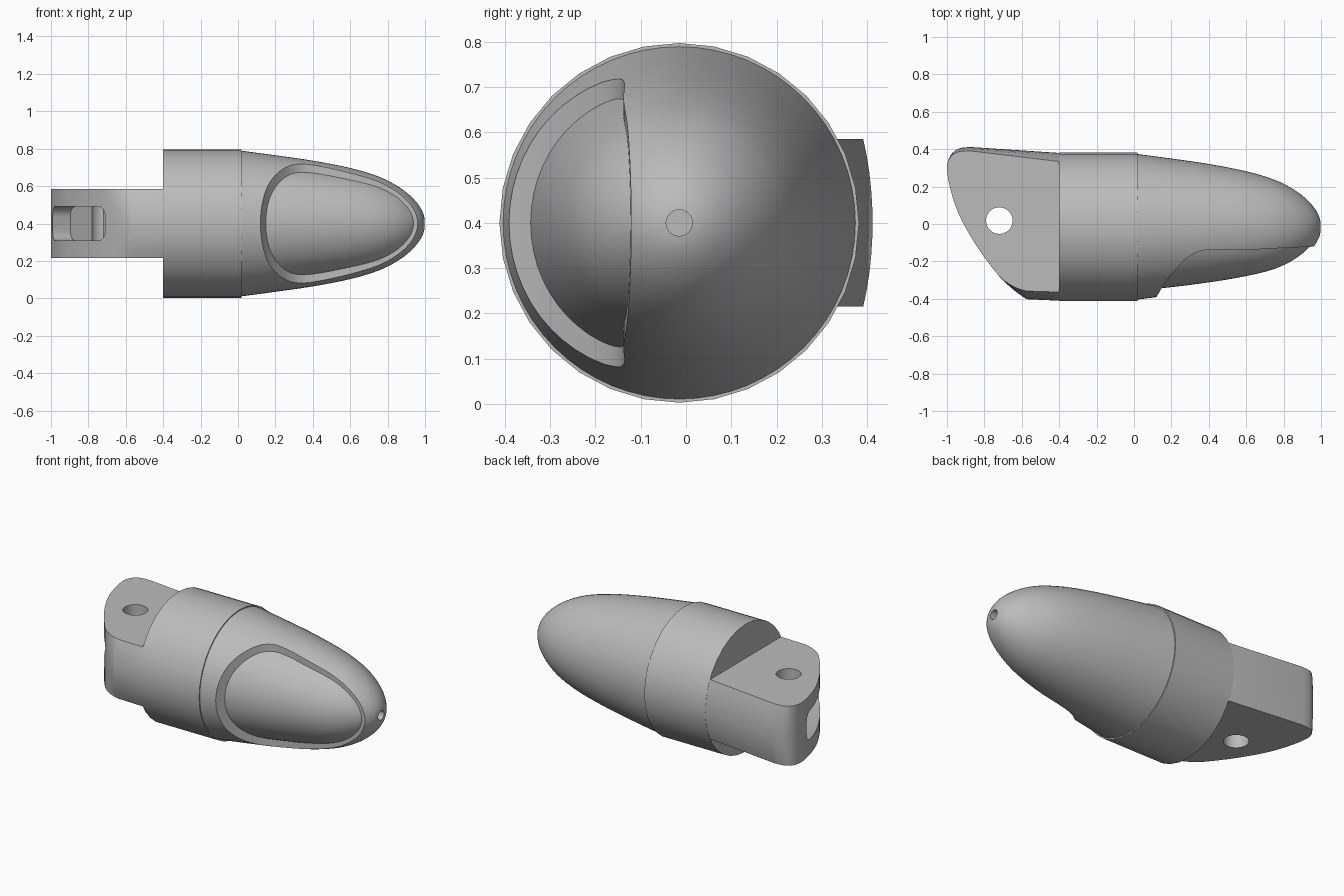
import bpy, bmesh, math
from mathutils import Matrix, Vector

old = bpy.data.objects.get("Cube")
if old:
    bpy.data.objects.remove(old, do_unlink=True)

CY, CZ, R = -0.015, 0.4, 0.395

mat = bpy.data.materials.new("matte grey")
mat.use_nodes = True
GREY = (0.5, 0.5, 0.5, 1)
mat.diffuse_color = GREY
mat.node_tree.nodes["Principled BSDF"].inputs["Base Color"].default_value = GREY


def finish(name, bm):
    bmesh.ops.recalc_face_normals(bm, faces=bm.faces)
    me = bpy.data.meshes.new(name)
    bm.to_mesh(me)
    bm.free()
    me.materials.append(mat)
    ob = bpy.data.objects.new(name, me)
    bpy.context.collection.objects.link(ob)
    return ob


def loft(name, rings):
    """Skin a stack of closed rings and cap both ends."""
    bm = bmesh.new()
    loops = [[bm.verts.new(p) for p in ring] for ring in rings]
    n = len(loops[0])
    for a, b in zip(loops, loops[1:]):
        for i in range(n):
            j = (i + 1) % n
            bm.faces.new((a[i], a[j], b[j], b[i]))
    bm.faces.new(loops[0])
    bm.faces.new(loops[-1])
    return finish(name, bm)


def lathe(name, profile, n=64):
    """Revolve (x, radius) points around the finger axis."""
    angles = [2 * math.pi * i / n for i in range(n)]
    return loft(name, [[(x, CY + r * math.cos(a), CZ + r * math.sin(a)) for a in angles]
                       for x, r in profile])


def prism(name, outline, z0, z1):
    return loft(name, [[(x, y, z) for x, y in outline] for z in (z0, z1)])


def smooth_path(pts, steps=4):
    """Catmull-Rom refinement of an open profile."""
    p = [Vector(q) for q in pts]
    p = [2 * p[0] - p[1]] + p + [2 * p[-1] - p[-2]]
    out = []
    for a, b, c, d in zip(p, p[1:], p[2:], p[3:]):
        for k in range(steps):
            t = k / steps
            out.append(0.5 * (2 * b + (c - a) * t + (2 * a - 5 * b + 4 * c - d) * t * t
                              + (3 * b - a - 3 * c + d) * t ** 3))
    return out + [p[-2]]


def combine(ob, other, operation):
    other.hide_render = True
    mod = ob.modifiers.new("cut", 'BOOLEAN')
    mod.operation, mod.solver, mod.object = operation, 'EXACT', other
    bpy.context.view_layer.objects.active = ob
    bpy.ops.object.modifier_apply(modifier=mod.name)
    bpy.data.objects.remove(other, do_unlink=True)


# Sleeve: plain round middle section
sleeve = lathe("sleeve", [(-0.4, 0.397), (0.02, 0.397)], 32)

# Fingertip: tapered shell with its front lower side cut away
tip_profile = [(0.02, 0.389), (0.2, 0.365), (0.4, 0.336), (0.6, 0.297), (0.75, 0.252),
               (0.85, 0.202), (0.92, 0.15), (0.965, 0.1), (0.99, 0.055), (1.0, 0.012)]
fingertip = lathe("fingertip", smooth_path(tip_profile))
cut_edge = smooth_path([(0.12, -0.39), (0.16, -0.325), (0.21, -0.26), (0.28, -0.185),
                        (0.35, -0.146), (0.44, -0.136), (0.6, -0.138), (0.8, -0.128),
                        (1.1, -0.115)], 3)
cutter = prism("pad_cutter", [(0.12, -0.7)] + [tuple(p) for p in cut_edge] + [(1.1, -0.7)], -0.2, 1)
combine(fingertip, cutter, 'DIFFERENCE')

# Pad: slightly smaller core showing inside the cut
pad_profile = [(0.05, 0.335), (0.16, 0.327), (0.35, 0.304), (0.55, 0.273), (0.72, 0.235),
               (0.83, 0.19), (0.91, 0.135), (0.955, 0.085), (0.975, 0.045), (0.983, 0.012)]
combine(fingertip, lathe("pad", smooth_path(pad_profile)), 'UNION')

# Small hole in the very tip
combine(fingertip, lathe("tip_hole_cutter", [(0.7, 0.029), (1.1, 0.029)], 24), 'DIFFERENCE')

# Hinge tongue: plan outline (x, y, how strongly the side follows the round body)
back = smooth_path([(-0.88, 0.412, 0.45), (-0.94, 0.402, 0.35), (-0.982, 0.365, 0.15),
                    (-1.0, 0.3, 0), (-0.985, 0.2, 0), (-0.95, 0.085, 0), (-0.9, -0.02, 0),
                    (-0.82, -0.15, 0), (-0.72, -0.28, 0), (-0.64, -0.355, 0.4),
                    (-0.575, -0.402, 0.95)], 3)
plan = [(-0.4, 0.38, 1)] + [tuple(p) for p in back] + [(-0.4, -0.41, 1)]
layers = []
for i in range(11):
    t = -0.185 + 0.37 * i / 10
    drop = R - math.sqrt(R * R - t * t)
    layers.append([(x, y - math.copysign(drop * w, y), CZ + t) for x, y, w in plan])
hinge = loft("hinge_tongue", layers)

# Pin hole through the tongue
pin = [(-0.72 + 0.071 * math.cos(math.pi * k / 16), 0.018 + 0.071 * math.sin(math.pi * k / 16))
       for k in range(32)]
combine(hinge, prism("pin_cutter", pin, 0, 0.8), 'DIFFERENCE')

# Cord slot with rounded ends, sunk into the curved end of the tongue
start, end = Vector((-0.985, 0.23, CZ)), Vector((-0.71, -0.29, CZ))
along = (end - start).normalized()
inward = Vector((-along.y, along.x, 0))
half, rad, h = (end - start).length / 2, 0.05, 0.09
ring = []
for sx, sz, a0 in ((1, 1, 0), (-1, 1, 90), (-1, -1, 180), (1, -1, 270)):
    for k in range(5):
        a = math.radians(a0 + 22.5 * k)
        ring.append((sx * (half - rad) + rad * math.cos(a), sz * (h - rad) + rad * math.sin(a)))
mid = (start + end) / 2
slot = loft("slot_cutter", [[mid + along * u + inward * d + Vector((0, 0, v)) for u, v in ring]
                            for d in (-0.3, 0.1)])
combine(hinge, slot, 'DIFFERENCE')

# Smooth shading with sharp edges kept
for ob in (sleeve, fingertip, hinge):
    bpy.ops.object.select_all(action='DESELECT')
    ob.select_set(True)
    bpy.context.view_layer.objects.active = ob
    bpy.ops.object.shade_smooth_by_angle(angle=math.radians(28))
